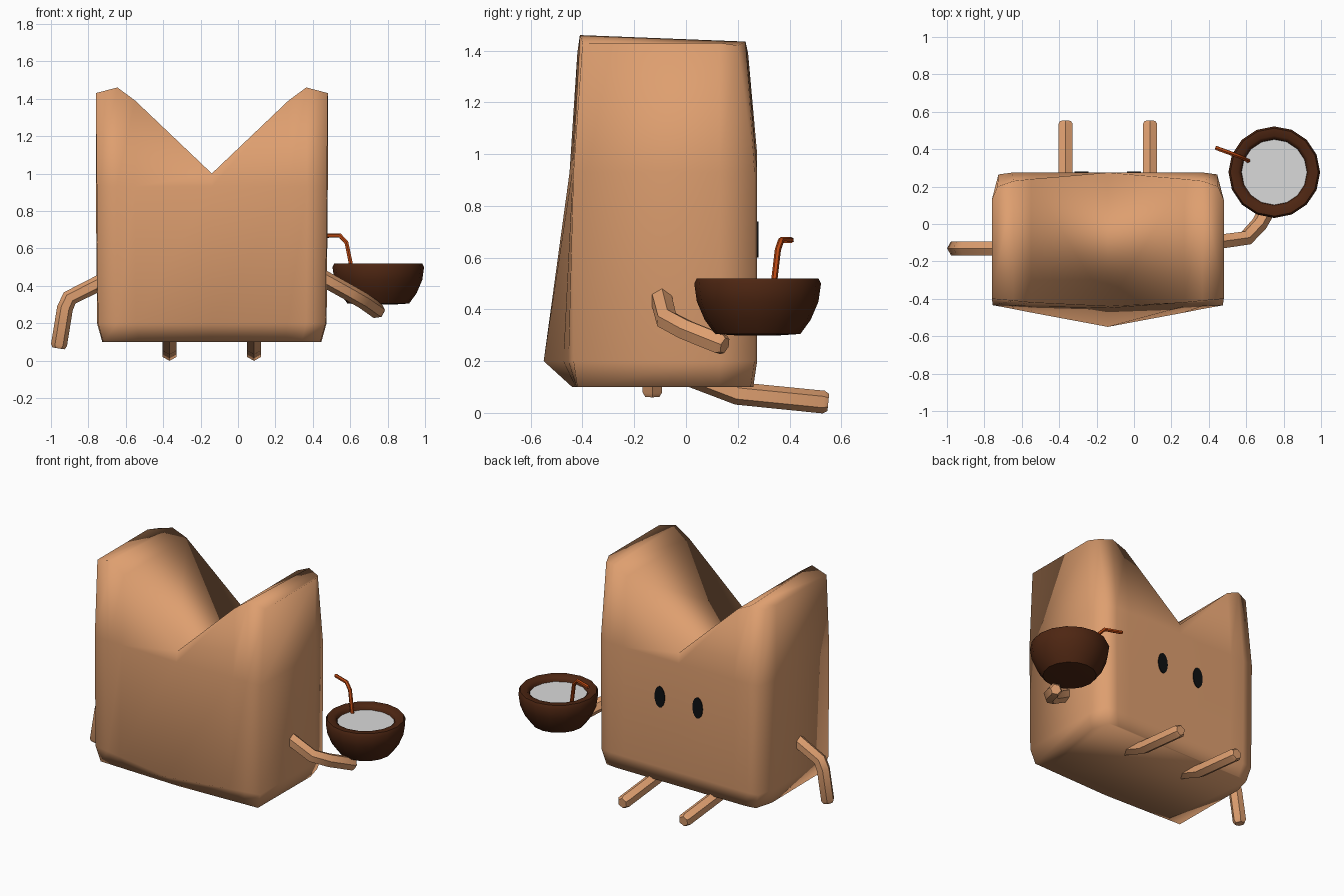
import bpy, bmesh, math
from mathutils import Vector

if "Cube" in bpy.data.objects:
    bpy.data.objects.remove(bpy.data.objects["Cube"])

CX = -0.14  # body centre line


def material(name, rgb):
    m = bpy.data.materials.new(name)
    m.diffuse_color = (*rgb, 1)
    m.use_nodes = True
    m.node_tree.nodes["Principled BSDF"].inputs["Base Color"].default_value = m.diffuse_color
    return m


TAN = material("tan", (0.73, 0.345, 0.16))
SHELL = material("dark brown", (0.075, 0.019, 0.006))
MILK = material("off white", (0.70, 0.70, 0.70))
ORANGE = material("orange", (0.50, 0.065, 0.006))
BLACK = material("black", (0.004, 0.005, 0.006))


def finish(bm, name, mat, angle=40):
    bmesh.ops.recalc_face_normals(bm, faces=bm.faces)
    me = bpy.data.meshes.new(name)
    bm.to_mesh(me)
    bm.free()
    me.materials.append(mat)
    ob = bpy.data.objects.new(name, me)
    bpy.context.collection.objects.link(ob)
    bpy.ops.object.select_all(action='DESELECT')
    ob.select_set(True)
    bpy.context.view_layer.objects.active = ob
    bpy.ops.object.shade_smooth_by_angle(angle=math.radians(angle))
    return ob


def tube(name, pts, r, sides, mat):
    """Bent limb: polygon rings set on the mitre plane of each bend."""
    bm = bmesh.new()
    pts = [Vector(p) for p in pts]
    ends = (pts[-1] - pts[-2]).normalized()
    # small rounded tip
    path = pts[:-1] + [pts[-1] - ends * r * 0.4, pts[-1]]
    radii = [r] * (len(path) - 1) + [r * 0.75]
    side = None
    rings = []
    for i, p in enumerate(path):
        a = (path[i] - path[i - 1]).normalized() if i else None
        b = (path[i + 1] - path[i]).normalized() if i < len(path) - 1 else None
        t = ((a or b) + (b or a)).normalized()
        if side is None:
            side = t.cross(Vector((0, 0, 1)))
        side = (side - t * side.dot(t)).normalized()
        up = side.cross(t)
        rings.append([bm.verts.new(p + radii[i] * (side * math.cos(k) + up * math.sin(k)))
                      for k in [(j + 0.5) * math.tau / sides for j in range(sides)]])
    for lo, hi in zip(rings, rings[1:]):
        for j in range(sides):
            k = (j + 1) % sides
            bm.faces.new((lo[j], lo[k], hi[k], hi[j]))
    bm.faces.new(rings[0])
    bm.faces.new(rings[-1])
    return finish(bm, name, mat, 50)


def lathe(name, profile, centre, sides, mat):
    bm = bmesh.new()
    rings = [[bm.verts.new((centre[0] + r * math.cos(a), centre[1] + r * math.sin(a), z))
              for a in [j * math.tau / sides for j in range(sides)]] for r, z in profile]
    for lo, hi in zip(rings, rings[1:]):
        for j in range(sides):
            k = (j + 1) % sides
            bm.faces.new((lo[j], lo[k], hi[k], hi[j]))
    bm.faces.new(rings[0])
    bm.faces.new(rings[-1])
    return finish(bm, name, mat, 45)


# Body: half rings (offset from centre, y, z) running front to back, mirrored and lofted
def level(z, scale, front, corner, back):
    xs = (0, .41, .51, .615, .62, .585, .51, .41, 0)
    mid = corner + (front - corner) * .34
    ys = (front, mid, corner + (front - corner) * .17, corner, .13,
          back - .01, back, back, back)
    return [(x * scale, y, z) for x, y in zip(xs, ys)]


top = [(0, -.44, 1.0), (.41, -.42, 1.39), (.505, -.41, 1.46), (.62, -.40, 1.43), (.62, .13, 1.43),
       (.59, .20, 1.42), (.505, .23, 1.435), (.41, .24, 1.39), (0, .275, 1.0)]
halves = [level(.10, .945, -.44, -.42, .26), level(.20, .99, -.55, -.435, .275),
          level(.93, 1, -.45, -.435, .275), top]
bm = bmesh.new()
rings = []
for h in halves:
    full = h + [(-x, y, z) for x, y, z in reversed(h[1:-1])]
    rings.append([bm.verts.new((CX + x, y, z)) for x, y, z in full])
n = len(rings[0])
for lo, hi in zip(rings, rings[1:]):
    for j in range(n):
        k = (j + 1) % n
        bm.faces.new((lo[j], lo[k], hi[k], hi[j]))
bm.faces.new(rings[0])
t = rings[-1]
for s in (1, -1):  # notch slopes and ear tops
    for ids in ((0, 1, 7, 8), (1, 2, 6, 7), (2, 3, 4, 5, 6)):
        bm.faces.new([t[(s * i) % n] for i in ids])
finish(bm, "body", TAN, 110)

# Limbs
tube("holding_arm", [(.42, -.10, .46), (.60, -.075, .36), (.67, .0, .32), (.755, .15, .26)], .044, 6, TAN)
tube("hanging_arm", [(-.70, -.13, .435), (-.90, -.13, .335), (-.925, -.13, .28), (-.96, -.13, .065)], .043, 6, TAN)
for name, s in (("left_foot", -1), ("right_foot", 1)):
    x = CX + s * .226
    tube(name, [(x, .03, .14), (x, .20, .075), (x, .55, .040)], .044, 6, TAN)

# Eyes: thin oval plates on the +y face
for name, s in (("left_eye", -1), ("right_eye", 1)):
    bm = bmesh.new()
    ring = [bm.verts.new((CX + s * .14 + .037 * math.cos(a), .272, .67 + .07 * math.sin(a)))
            for a in [j * math.tau / 20 for j in range(20)]]
    face = bm.faces.new(ring)
    out = bmesh.ops.extrude_face_region(bm, geom=[face])
    bmesh.ops.translate(bm, vec=(0, .008, 0),
                        verts=[v for v in out["geom"] if isinstance(v, bmesh.types.BMVert)])
    finish(bm, name, BLACK)

# Bowl, drink and bent straw
C = (.75, .277)
lathe("bowl", [(.09, .30), (.165, .305), (.205, .36), (.235, .43), (.245, .50), (.235, .52),
               (.195, .52), (.178, .505), (.172, .47)], C, 16, SHELL)
lathe("drink", [(.175, .475), (.175, .49)], C, 16, MILK)
tube("straw", [(.615, .335, .46), (.580, .355, .63), (.545, .368, .668), (.435, .408, .668)], .012, 6, ORANGE)
